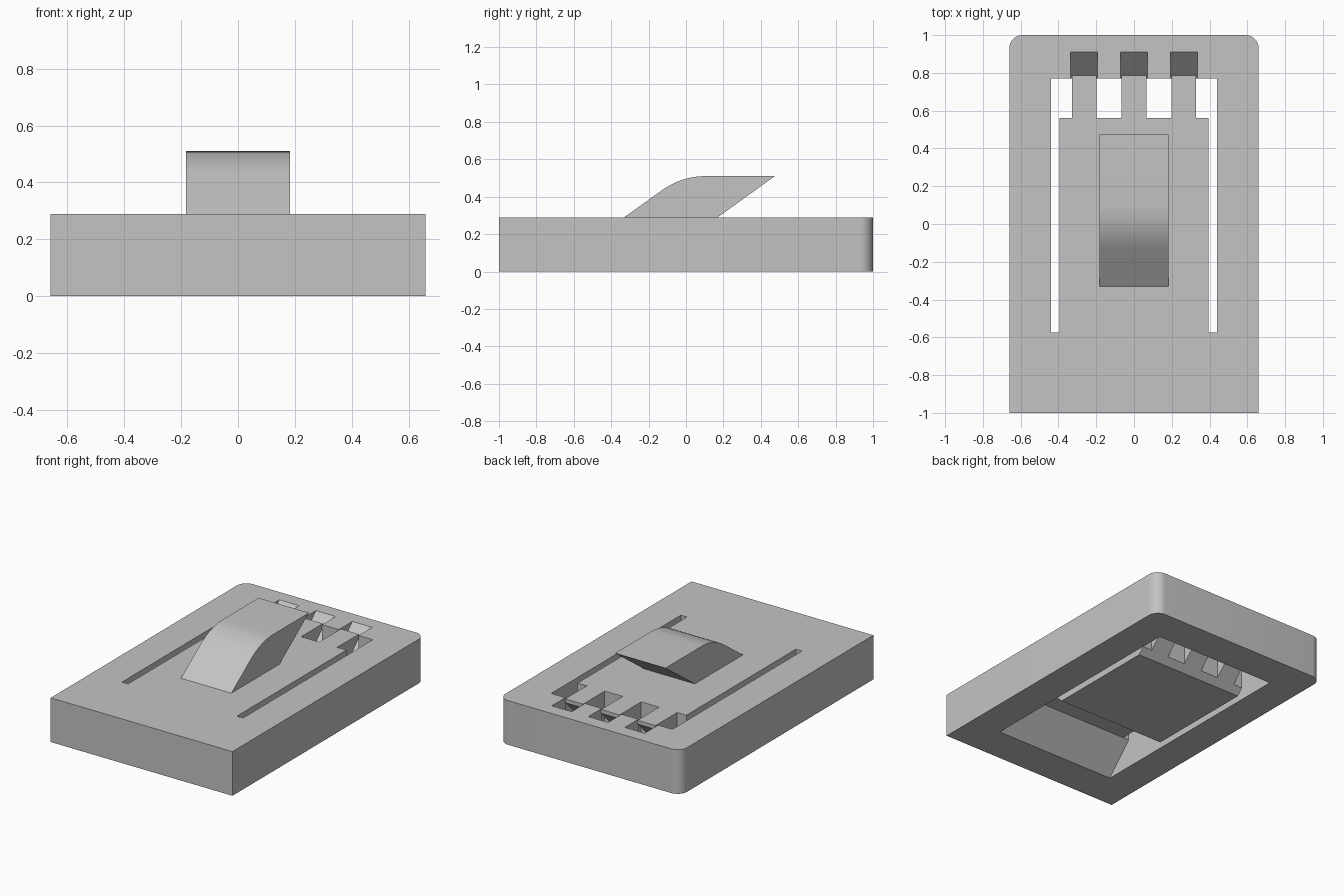
import bpy, bmesh, math
from mathutils import Vector

cube = bpy.data.objects.get("Cube")
if cube:
    bpy.data.objects.remove(cube, do_unlink=True)

grey = bpy.data.materials.new("plain_grey")
grey.use_nodes = True
grey.diffuse_color = (0.55, 0.55, 0.55, 1)
grey.node_tree.nodes["Principled BSDF"].inputs["Base Color"].default_value = grey.diffuse_color

TOP = 0.29      # plate height
THIN = 0.19     # underside of the flexible hinge


def prism(name, points, depth):
    """Extrude a closed outline of 3D points along depth."""
    bm = bmesh.new()
    face = bm.faces.new([bm.verts.new(p) for p in points])
    extruded = bmesh.ops.extrude_face_region(bm, geom=[face])["geom"]
    bmesh.ops.translate(bm, vec=Vector(depth),
                        verts=[g for g in extruded if isinstance(g, bmesh.types.BMVert)])
    bmesh.ops.recalc_face_normals(bm, faces=bm.faces)
    mesh = bpy.data.meshes.new(name)
    bm.to_mesh(mesh)
    bm.free()
    mesh.materials.append(grey)
    obj = bpy.data.objects.new(name, mesh)
    bpy.context.collection.objects.link(obj)
    return obj


def side_prism(name, profile, x0, x1):
    """Extrude a (y, z) profile from x0 to x1."""
    return prism(name, [(x0, y, z) for y, z in profile], (x1 - x0, 0, 0))


def combine(target, tool, operation):
    """Apply a boolean and remove the tool."""
    tool.hide_render = True
    bpy.context.view_layer.objects.active = target
    mod = target.modifiers.new("cut", 'BOOLEAN')
    mod.operation, mod.solver, mod.object = operation, 'EXACT', tool
    bpy.ops.object.modifier_apply(modifier=mod.name)
    bpy.data.objects.remove(tool, do_unlink=True)


def arc(cx, cy, r, a0, a1, steps):
    angles = [math.radians(a0 + (a1 - a0) * i / steps) for i in range(steps + 1)]
    return [(cx + r * math.cos(a), cy + r * math.sin(a)) for a in angles]


# Plate with two rounded back corners
W, R = 0.66, 0.07
outline = [(-W, -1), (W, -1)] + arc(W - R, 1 - R, R, 0, 90, 10) + arc(R - W, 1 - R, R, 90, 180, 10)
plate = prism("latch_plate", [(x, y, 0) for x, y in outline], (0, 0, TOP))

# Cavity with a sloped front wall, open at the top around the tongue
cavity = [(-0.765, -0.01), (-0.755, -0.01), (-0.755, 0), (-0.575, THIN), (-0.575, 0.4),
          (0.77, 0.4), (0.77, -0.01)]
combine(plate, side_prism("cavity_cutter", cavity[1:], -0.44, 0.44), 'DIFFERENCE')

# Sloped catch notches behind each tooth
for x in (-0.265, 0, 0.265):
    notch = [(0.75, 0.13), (0.93, 0.31), (0.75, 0.31)]
    combine(plate, side_prism("notch_cutter", notch, x - 0.072, x + 0.072), 'DIFFERENCE')

# Spring tongue: thin hinge, thick block, sloped tip
tongue = side_prism("spring_tongue", [
    (-0.64, THIN), (-0.41, THIN), (-0.22, 0), (0.52, 0), (0.785, 0.265),
    (0.785, TOP), (-0.64, TOP)], -0.395, 0.395)

# Gaps that split the tip into three teeth
for x0, x1 in ((-0.5, -0.328), (-0.198, -0.067), (0.067, 0.198), (0.328, 0.5)):
    gap = [(0.56, -0.1), (0.9, -0.1), (0.9, 0.4), (0.56, 0.4)]
    combine(tongue, side_prism("gap_cutter", gap, x0, x1), 'DIFFERENCE')
combine(plate, tongue, 'UNION')

# Thumb grip leaning backwards with a rounded front shoulder
profile = [(0.17, TOP), (0.475, 0.51)] + arc(0.105, 0.11, 0.4, 90, 126, 10) + [(-0.33, TOP)]
grip = side_prism("thumb_grip", profile, -0.183, 0.183)

bpy.ops.object.select_all(action='DESELECT')
for obj in (plate, grip):
    obj.select_set(True)
bpy.context.view_layer.objects.active = plate
bpy.ops.object.shade_smooth_by_angle(angle=math.radians(25))
